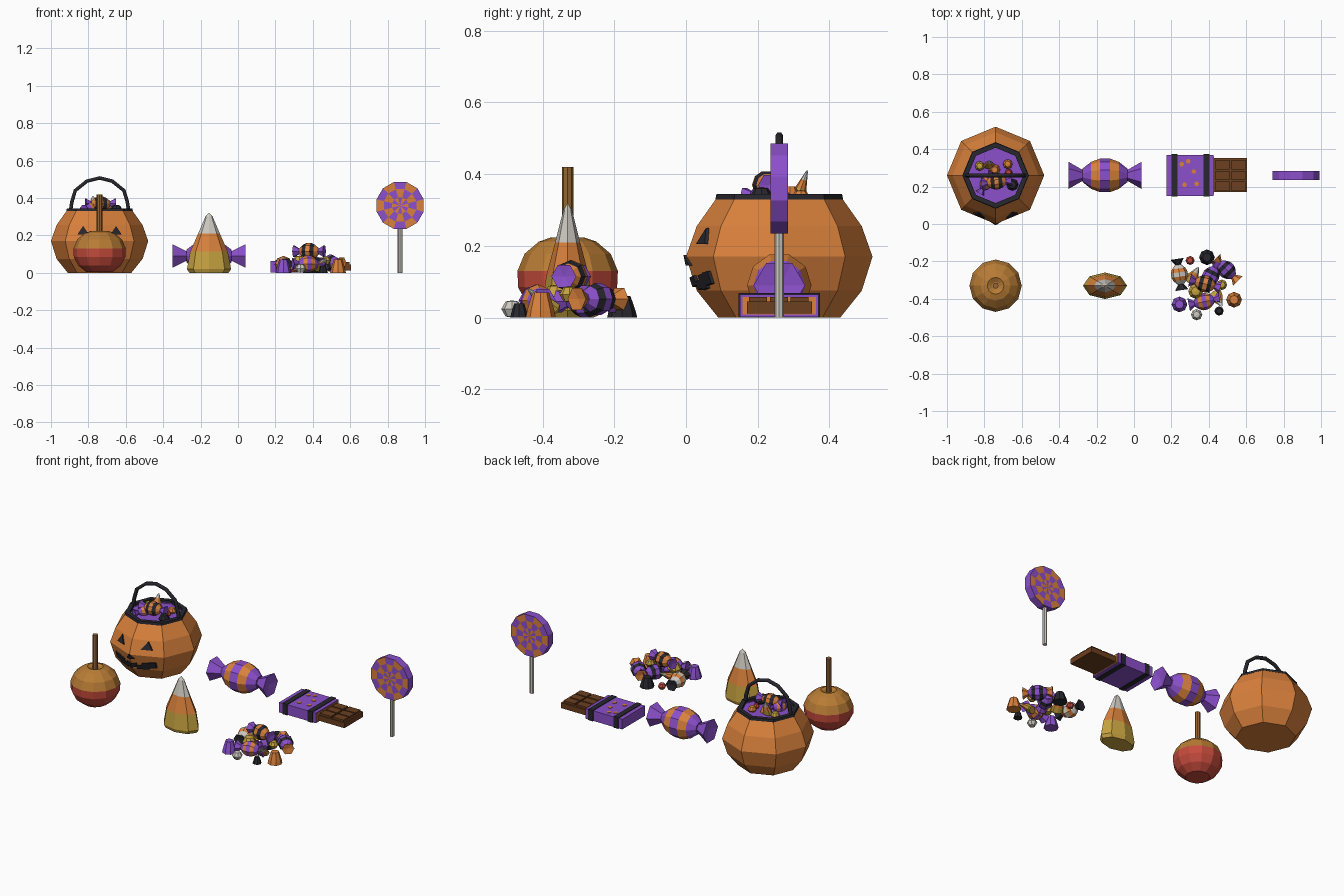
import bpy, bmesh, math
from mathutils import Vector

if "Cube" in bpy.data.objects:
    bpy.data.objects.remove(bpy.data.objects["Cube"])

COLORS = {
    "orange": (.70, .22, .045), "purple": (.26, .08, .60), "black": (.02, .02, .027),
    "yellow": (.56, .36, .05), "caramel": (.48, .20, .035), "red": (.56, .07, .045),
    "white": (.62, .59, .54), "chocolate": (.15, .05, .014), "stick_brown": (.30, .13, .04),
}
MATS = {}
for key, rgb in COLORS.items():
    m = bpy.data.materials.new(key)
    m.use_nodes = True
    m.diffuse_color = (*rgb, 1)
    m.node_tree.nodes["Principled BSDF"].inputs["Base Color"].default_value = (*rgb, 1)
    MATS[key] = m


def finish(name, bm, mats, loc=(0, 0, 0), axis=(0, 0, 1)):
    bmesh.ops.recalc_face_normals(bm, faces=bm.faces)
    mesh = bpy.data.meshes.new(name)
    bm.to_mesh(mesh)
    bm.free()
    for key in mats:
        mesh.materials.append(MATS[key])
    ob = bpy.data.objects.new(name, mesh)
    ob.location = loc
    if tuple(axis) != (0, 0, 1):
        ob.rotation_mode = 'QUATERNION'
        ob.rotation_quaternion = Vector(axis).to_track_quat('Z', 'Y')
    bpy.context.collection.objects.link(ob)
    return ob


def lathe(name, profile, n, mats, loc=(0, 0, 0), axis=(0, 0, 1), rule=None, sy=1, turn=0):
    """Spin (radius, height) points; rule(ring, segment) picks the material slot."""
    bm = bmesh.new()
    rings = []
    for r, z in profile:
        count = n if r > 0 else 1
        angles = [math.tau * (k + turn) / n for k in range(count)]
        rings.append([bm.verts.new((r * math.cos(a), r * math.sin(a) * sy, z)) for a in angles])
    for i, (a, b) in enumerate(zip(rings, rings[1:])):
        for j in range(n):
            k = (j + 1) % n
            quad = [a[j % len(a)], a[k % len(a)], b[k % len(b)], b[j % len(b)]]
            quad = list(dict.fromkeys(quad))
            if len(quad) > 2:
                bm.faces.new(quad).material_index = rule(i, j) if rule else 0
    return finish(name, bm, mats, loc, axis)


def box(name, lo, hi, mat):
    bm = bmesh.new()
    bmesh.ops.create_cube(bm, size=1)
    for v in bm.verts:
        v.co = [(l + h) / 2 + c * (h - l) for l, h, c in zip(lo, hi, v.co)]
    return finish(name, bm, [mat])


def wrapped_candy(name, loc, axis, h, r, main, stripe, tail, n=10):
    shape = [(0, -1), (.4, -1), (.8, -.62), (1, -.22), (1, .22), (.8, .62), (.4, 1), (0, 1)]
    lathe(name, [(a * r, b * h) for a, b in shape], n, [main, stripe], loc, axis,
          lambda i, j: 1 if i in (2, 4) else 0)
    for side in (-1, 1):
        pts = [(0, .9), (.25, .9), (.8, 1.62), (0, 1.5)]
        lathe(name + "_twist", [(a * r, b * h * side) for a, b in pts], 6, [tail], loc, axis)


def candy_corn(name, loc, s, axis=(0, 0, 1)):
    pts = [(0, 0), (.105, 0), (.118, .02), (.1, .115), (.058, .21), (.02, .3), (0, .32)]
    lathe(name, [(r * s, z * s) for r, z in pts], 8, ["yellow", "orange", "white"], loc, axis,
          lambda i, j: 0 if i < 3 else 1 if i == 3 else 2, sy=.6)


def cup(name, loc, mat, r=.042, h=.07):
    lathe(name, [(0, 0), (r, 0), (r * .9, h * .3), (r * .55, h), (0, h)], 8, [mat], loc)


def gem(name, loc, mat, r):
    lathe(name, [(0, -r * .8), (r * .6, -r * .7), (r, 0), (r * .6, r * .7), (0, r * .8)], 8, [mat], loc)


# Pumpkin bucket: body, rim, handle
BX, BY = -.74, .26
BODY = [(.17, .0), (.23, .075), (.26, .17), (.23, .255), (.17, .34)]
lathe("bucket_body", [(0, 0)] + BODY + [(.15, .34), (.15, .325), (0, .325)], 8,
      ["orange", "purple"], (BX, BY, 0), rule=lambda i, j: 1 if i >= 6 else 0)
lathe("bucket_rim", [(.178, .33), (.175, .345), (.148, .345), (.148, .33), (.178, .33)], 8,
      ["black"], (BX, BY, 0))
curve = bpy.data.curves.new("bucket_handle", 'CURVE')
curve.dimensions = '3D'
curve.bevel_depth = .011
curve.bevel_resolution = 1
curve.use_fill_caps = True
half = [(.155, .335), (.148, .38), (.13, .44), (.068, .49)]
arc = [(-x, z) for x, z in half] + [(0, .507)] + half[::-1]
spline = curve.splines.new('POLY')
spline.points.add(len(arc) - 1)
for p, (x, z) in zip(spline.points, arc):
    p.co = (BX + x, BY, z, 1)
curve.materials.append(MATS["black"])
bpy.context.collection.objects.link(bpy.data.objects.new("bucket_handle", curve))


# Carved face plates that follow the bucket surface
def surface_y(x, z):
    for (r0, z0), (r1, z1) in zip(BODY, BODY[1:]):
        if z0 <= z <= z1:
            r = r0 + (r1 - r0) * (z - z0) / (z1 - z0)
            return BY - r + abs(x) * math.tan(math.pi / 8)


def face_plate(name, pts):
    for s in (-1, 1):
        bm = bmesh.new()
        front, back = [[bm.verts.new((BX + s * x, surface_y(x, z) + d, z)) for x, z in pts]
                       for d in (-.009, .004)]
        bm.faces.new(front)
        bm.faces.new(back[::-1])
        for i in range(len(pts)):
            k = (i + 1) % len(pts)
            bm.faces.new([front[i], back[i], back[k], front[k]])
        finish(name, bm, ["black"])


face_plate("face_eye", [(.058, .205), (.118, .205), (.088, .25)])
face_plate("face_nose", [(0, .145), (.025, .145), (0, .175)])
for x0, x1, lo, hi in ((0, .03, .085, .112), (.03, .06, .077, .1), (.06, .095, .077, .118),
                       (.095, .135, .09, .125)):
    face_plate("face_mouth", [(x0, lo), (x1, lo + .005), (x1, hi + .005), (x0, hi)])

# Sweets inside the bucket
wrapped_candy("bucket_striped_candy", (-.735, .225, .37), (1, .1, 0), .05, .04, "orange", "black", "purple")
wrapped_candy("bucket_purple_candy", (-.79, .22, .345), (.6, 1, .1), .04, .032, "purple", "orange", "purple")
candy_corn("bucket_candy_corn", (-.775, .31, .33), .27, (.0, .35, 1))
cup("bucket_orange_cup", (-.745, .29, .325), "orange", .03, .04)
gem("bucket_orange_drop", (-.675, .32, .335), "orange", .026)
gem("bucket_yellow_drop", (-.825, .31, .335), "yellow", .026)
gem("bucket_black_drop", (-.65, .21, .338), "black", .032)
gem("bucket_red_drop", (-.67, .275, .335), "red", .02)

# Caramel apple
lathe("caramel_apple", [(0, .004), (.07, .004), (.115, .04), (.138, .085), (.14, .13),
                        (.12, .178), (.08, .212), (.045, .224), (.02, .21), (0, .21)], 12,
      ["red", "caramel"], (-.74, -.33, 0), rule=lambda i, j: 1 if i > 3 else 0)
lathe("apple_stick", [(0, .15), (.016, .15), (.016, .42), (0, .42)], 8, ["stick_brown"], (-.74, -.33, 0))

# Large candy corn and large wrapped candy
candy_corn("candy_corn", (-.155, -.33, 0), 1)
wrapped_candy("wrapped_candy", (-.155, .26, .09), (1, 0, 0), .12, .09, "purple", "orange", "purple")

# Chocolate bar in a half-open wrapper
box("bar_wrapper", (.175, .15, .002), (.425, .37, .064), "purple")
box("wrapper_lining", (.3, .158, .008), (.428, .362, .058), "orange")
for x in (.2, .372):
    box("wrapper_band", (x, .146, 0), (x + .032, .374, .068), "black")
for x, y in ((.255, .32), (.29, .335), (.27, .21), (.335, .215), (.32, .28)):
    lathe("wrapper_dot", [(0, .06), (.013, .06), (.013, .067), (0, .067)], 6, ["orange"], (x, y, 0))
box("chocolate_base", (.4, .17, .012), (.605, .352, .045), "chocolate")
for col in range(2):
    for row in range(3):
        x, y = .435 + col * .085, .176 + row * .058
        box("chocolate_square", (x, y, .04), (x + .075, y + .05, .057), "chocolate")

# Lollipop with a checkered disc
R = [0, .045, .09, .13]
lathe("lollipop_disc", [(r, -.024) for r in R] + [(r, .024) for r in R[::-1]], 12,
      ["purple", "orange"], (.867, .26, .36), (0, 1, 0),
      lambda i, j: 0 if i == 3 else (min(i, 6 - i) + j) % 2, turn=.5)
lathe("lollipop_stick", [(0, 0), (.013, 0), (.013, .25), (0, .25)], 8, ["white"], (.867, .26, 0))

# Pile of small sweets
for name, loc, axis, main, stripe, tail in (
        ("pile_top_candy", (.38, -.32, .115), (1, -.25, 0), "orange", "black", "purple"),
        ("pile_white_candy", (.243, -.27, .045), (-.15, 1, 0), "white", "orange", "black"),
        ("pile_purple_candy", (.495, -.245, .052), (.8, -.8, 0), "purple", "black", "orange"),
        ("pile_checked_candy", (.375, -.415, .048), (1, .2, 0), "purple", "orange", "purple"),
        ("pile_inner_candy", (.41, -.28, .045), (.5, 1, 0), "purple", "black", "purple")):
    wrapped_candy(name, loc, axis, .052, .045, main, stripe, tail, 8)
cup("pile_purple_cup", (.243, -.43, 0), "purple")
cup("pile_orange_cup", (.535, -.405, 0), "orange")
cup("pile_black_cup", (.39, -.178, 0), "black", .042, .06)
cup("pile_small_black_cup", (.455, -.465, 0), "black", .025, .04)
candy_corn("pile_candy_corn", (.3, -.31, .03), .32, (.4, .7, .4))
candy_corn("pile_front_corn", (.43, -.37, .02), .32, (.4, -.7, .6))
gem("pile_white_drop", (.335, -.485, .024), "white", .03)
gem("pile_red_drop", (.3, -.195, .02), "red", .024)
gem("pile_yellow_drop", (.47, -.325, .065), "yellow", .028)
gem("pile_low_yellow_drop", (.33, -.36, .06), "yellow", .04)
